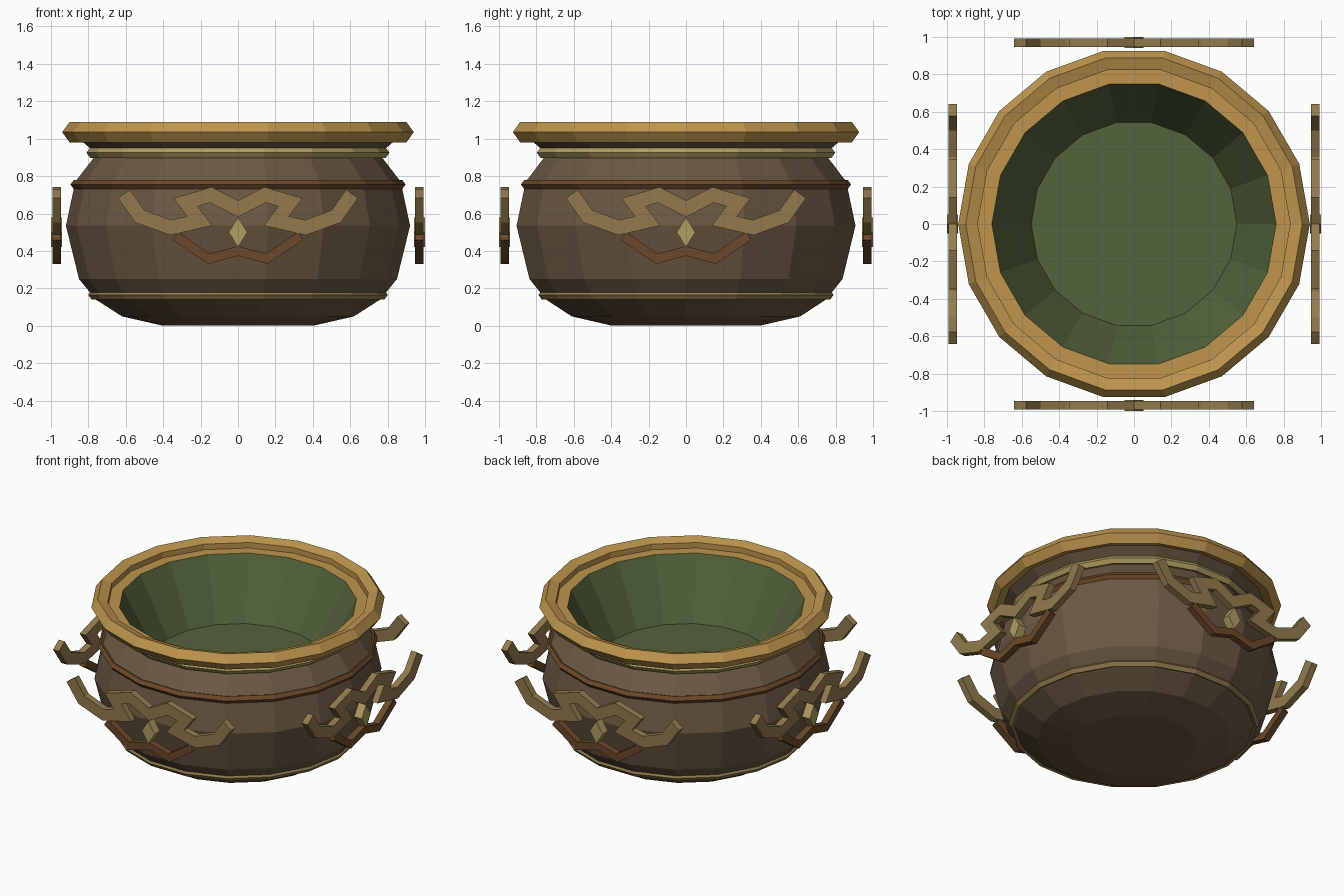
import bpy
import bmesh
import math
from mathutils import Vector, Matrix

cube = bpy.data.objects.get("Cube")
if cube:
    bpy.data.objects.remove(cube, do_unlink=True)

SIDES = 18


def material(name, *srgb):
    color = [c ** 2.2 for c in srgb] + [1]
    mat = bpy.data.materials.new(name)
    mat.use_nodes = True
    mat.diffuse_color = color
    bsdf = mat.node_tree.nodes["Principled BSDF"]
    bsdf.inputs["Base Color"].default_value = color
    bsdf.inputs["Roughness"].default_value = 0.7
    return mat


iron = material("dark_iron", 0.42, 0.35, 0.27)
gold = material("gold", 0.74, 0.58, 0.31)
brass = material("brass", 0.68, 0.61, 0.38)
bronze = material("bronze", 0.57, 0.48, 0.31)
copper = material("copper", 0.42, 0.29, 0.18)
green = material("green", 0.33, 0.39, 0.24)


def add_object(name, bm, mat):
    mesh = bpy.data.meshes.new(name)
    bm.to_mesh(mesh)
    bm.free()
    mesh.materials.append(mat)
    obj = bpy.data.objects.new(name, mesh)
    bpy.context.collection.objects.link(obj)
    return obj


def lathe(name, profile, mat, cap=False):
    """Turn (radius, height) points round z; cap closes the first ring."""
    bm = bmesh.new()
    rings = []
    for r, z in profile:
        rings.append([bm.verts.new(Matrix.Rotation(math.tau * i / SIDES, 3, 'Z') @ Vector((r, 0, z)))
                      for i in range(SIDES)])
    for a, b in zip(rings, rings[1:]):
        for i in range(SIDES):
            j = (i + 1) % SIDES
            bm.faces.new((a[i], a[j], b[j], b[i]))
    if cap:
        bm.faces.new(rings[0][::-1])
    return add_object(name, bm, mat)


def band(name, radius, thickness, z, mat):
    bpy.ops.mesh.primitive_torus_add(major_segments=SIDES, minor_segments=5,
                                     major_radius=radius, minor_radius=thickness,
                                     location=(0, 0, z))
    obj = bpy.context.object
    obj.name = name
    obj.data.materials.append(mat)


def ribbon(bm, half, width):
    """Mitred flat strip along a half path mirrored across x = 0."""
    pts = [Vector(p) for p in half]
    pts += [Vector((-p.x, p.y)) for p in reversed(pts[:-1])]
    pairs = []
    for i, p in enumerate(pts):
        before = (p - pts[i - 1]).normalized() if i else None
        after = (pts[i + 1] - p).normalized() if i < len(pts) - 1 else None
        before, after = before or after, after or before
        n1, n2 = (Vector((-d.y, d.x)) for d in (before, after))
        miter = (n1 + n2).normalized()
        off = miter * (width / 2 / miter.dot(n1))
        pairs.append([bm.verts.new((q.x, 0, q.y)) for q in (p + off, p - off)])
    for (a, b), (c, d) in zip(pairs, pairs[1:]):
        bm.faces.new((a, b, d, c))


def plate(name, bm, depth, turn, mat):
    obj = add_object(name, bm, mat)
    obj.matrix_world = Matrix.Rotation(turn, 4, 'Z') @ Matrix.Translation((0, -0.97, 0))
    solid = obj.modifiers.new("thickness", 'SOLIDIFY')
    solid.thickness = depth
    solid.offset = 0


# Pot body, lip and lining
lathe("pot_body", [(0.4, 0), (0.62, 0.05), (0.76, 0.14), (0.85, 0.25), (0.92, 0.535),
                   (0.87, 0.77), (0.77, 0.9), (0.78, 0.94), (0.85, 1.0)], iron, cap=True)
lathe("pot_lip", [(0.85, 1.03), (0.76, 1.03)], gold)
lathe("pot_lining", [(0.55, 0.63), (0.76, 1.03)], green)
lathe("pot_floor", [(0.01, 0.63), (0.55, 0.63)], green, cap=True)
for part in ("pot_lining", "pot_floor"):
    bpy.data.objects[part].data.flip_normals()

# Bands round the pot
band("rim", 0.882, 0.058, 1.035, gold)
band("neck_band", 0.78, 0.03, 0.925, brass)
band("shoulder_band", 0.87, 0.026, 0.755, copper)
band("base_band", 0.774, 0.027, 0.165, bronze)

# Ornament on each of the four sides
SCROLL = [(-0.61, 0.705), (-0.525, 0.585), (-0.36, 0.525), (-0.205, 0.56),
          (-0.28, 0.66), (-0.145, 0.70), (0, 0.625)]
CHEVRON = [(-0.335, 0.48), (-0.155, 0.358), (0, 0.4)]
for k, side in enumerate(("front", "left", "back", "right")):
    turn = k * math.pi / 2
    bm = bmesh.new()
    ribbon(bm, SCROLL, 0.078)
    plate(side + "_scroll", bm, 0.046, turn, bronze)
    bm = bmesh.new()
    ribbon(bm, CHEVRON, 0.05)
    plate(side + "_chevron", bm, 0.046, turn, copper)
    bm = bmesh.new()
    corners = [(-0.05, 0.5), (0, 0.42), (0.05, 0.5), (0, 0.58)]
    bm.faces.new([bm.verts.new((x, 0, z)) for x, z in corners])
    plate(side + "_diamond", bm, 0.06, turn, brass)
